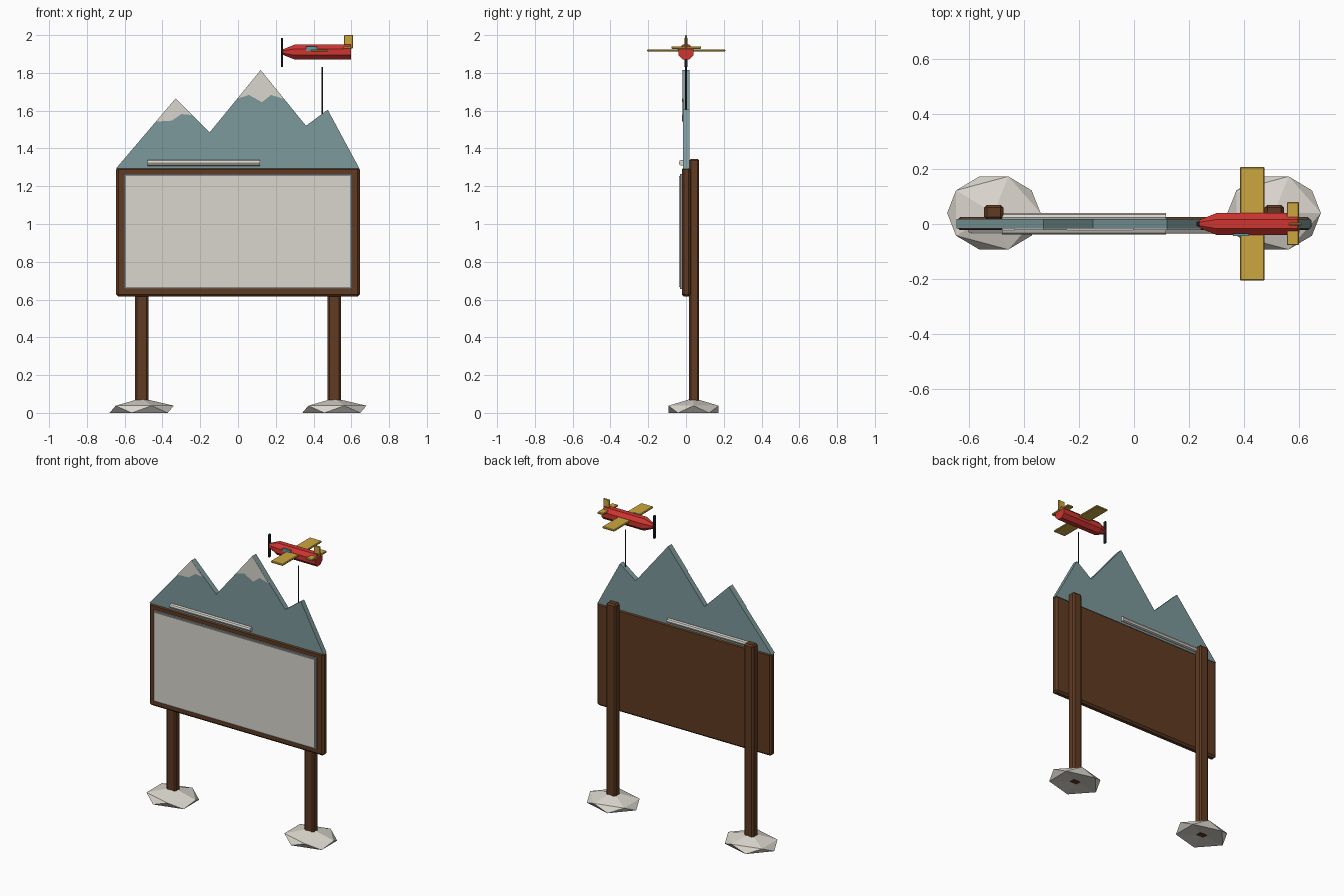
import bpy, bmesh, math
from mathutils import Vector, Matrix

cube = bpy.data.objects.get("Cube")
if cube:
    bpy.data.objects.remove(cube, do_unlink=True)


def material(name, rgb):
    m = bpy.data.materials.new(name)
    m.use_nodes = True
    m.diffuse_color = (*rgb, 1)
    m.node_tree.nodes["Principled BSDF"].inputs["Base Color"].default_value = (*rgb, 1)
    return m


WHITE = material("off_white", (0.70, 0.67, 0.61))
GREY = material("trim_grey", (0.25, 0.25, 0.26))
BROWN = material("brown_wood", (0.115, 0.043, 0.016))
TEAL = material("mountain_teal", (0.20, 0.32, 0.33))
RED = material("plane_red", (0.62, 0.035, 0.03))
YELLOW = material("wing_yellow", (0.60, 0.38, 0.05))
BLUE = material("window_blue", (0.12, 0.32, 0.38))
BLACK = material("dark_metal", (0.02, 0.022, 0.025))


def finish(name, bm, mat):
    bmesh.ops.recalc_face_normals(bm, faces=bm.faces)
    mesh = bpy.data.meshes.new(name)
    bm.to_mesh(mesh)
    bm.free()
    mesh.materials.append(mat)
    ob = bpy.data.objects.new(name, mesh)
    bpy.context.collection.objects.link(ob)
    return ob


def box(name, mat, x, y, z, bevel=0):
    """Box given by its (min, max) range on each axis."""
    bm = bmesh.new()
    bmesh.ops.create_cube(bm, size=1)
    for v in bm.verts:
        v.co = Vector([(r[0] + r[1]) / 2 + c * (r[1] - r[0]) for c, r in zip(v.co, (x, y, z))])
    ob = finish(name, bm, mat)
    if bevel:
        mod = ob.modifiers.new("bevel", "BEVEL")
        mod.width = bevel
        mod.segments = 1
    return ob


def slab(name, mat, outline, y0, y1):
    """Outline in x and z, extruded along y."""
    bm = bmesh.new()
    face = bm.faces.new([bm.verts.new((x, y0, z)) for x, z in outline])
    out = bmesh.ops.extrude_face_region(bm, geom=[face])
    moved = [g for g in out["geom"] if isinstance(g, bmesh.types.BMVert)]
    bmesh.ops.translate(bm, verts=moved, vec=(0, y1 - y0, 0))
    return finish(name, bm, mat)


def rod(name, mat, centre, radius, length, axis, sides):
    bm = bmesh.new()
    turn = Matrix.Rotation(math.pi / 2, 4, "Y") if axis == "X" else Matrix()
    bmesh.ops.create_cone(bm, cap_ends=True, segments=sides, radius1=radius, radius2=radius,
                          depth=length, matrix=Matrix.Translation(centre) @ turn)
    return finish(name, bm, mat)


def rock(name, cx):
    """Flattened twenty-sided stone."""
    bm = bmesh.new()

    def ring(start, z):
        return [bm.verts.new((cx + 0.17 * math.cos(a), 0.04 + 0.14 * math.sin(a), z))
                for a in (math.radians(start + 72 * i) for i in range(5))]
    low, high = ring(36, 0), ring(0, 0.038)
    top, bottom = bm.verts.new((cx, 0.04, 0.078)), bm.verts.new((cx, 0.04, 0.012))
    for i in range(5):
        j = (i + 1) % 5
        bm.faces.new((high[i], high[j], top))
        bm.faces.new((low[j], low[i], bottom))
        bm.faces.new((high[i], low[i], high[j]))
        bm.faces.new((low[i], low[j], high[j]))
    finish(name, bm, WHITE)


# Posts and their stones
for side, cx in (("right", -0.51), ("left", 0.51)):
    rock(side + "_stone", cx)
    box(side + "_post", BROWN, (cx - 0.035, cx + 0.035), (0.016, 0.07), (0.007, 1.345), 0.01)

# Board, grey trim and white panel
box("board", BROWN, (-0.645, 0.645), (-0.022, 0.025), (0.615, 1.3), 0.012)
box("panel_trim", GREY, (-0.603, 0.603), (-0.031, -0.015), (0.655, 1.265))
box("panel", WHITE, (-0.592, 0.592), (-0.036, -0.02), (0.666, 1.254))

# Mountain cut-out
slab("mountains", TEAL, [(-0.645, 1.295), (-0.33, 1.665), (-0.15, 1.485), (0.12, 1.815),
                         (0.36, 1.52), (0.475, 1.605), (0.642, 1.295)], -0.016, 0.019)
slab("small_snow_cap", WHITE, [(-0.33, 1.665), (-0.435, 1.542), (-0.35, 1.547),
                               (-0.3, 1.582), (-0.245, 1.577)], -0.021, -0.0155)
slab("large_snow_cap", WHITE, [(0.12, 1.815), (-0.003, 1.664), (0.058, 1.683), (0.127, 1.645),
                               (0.175, 1.683), (0.243, 1.662)], -0.021, -0.0155)

# Lamp tubes along the top edge
for side, y in (("front", -0.022), ("back", 0.024)):
    rod(side + "_lamp_tube", WHITE, (-0.182, y, 1.324), 0.016, 0.596, "X", 8)

# Plane support
rod("plane_rod", BLACK, (0.447, 0, 1.7), 0.004, 0.26, "Z", 8)

# Fuselage: octagonal rings from nose to tail
bm = bmesh.new()
rings = []
for x, r in ((0.238, 0.016), (0.3, 0.043), (0.597, 0.043)):
    rings.append([bm.verts.new((x, r * math.cos(a), 1.91 + r * math.sin(a)))
                  for a in (math.pi / 8 + math.pi / 4 * i for i in range(8))])
for a, b in zip(rings, rings[1:]):
    for i in range(8):
        j = (i + 1) % 8
        bm.faces.new((a[i], a[j], b[j], b[i]))
bm.faces.new(rings[0])
bm.faces.new(rings[-1])
finish("fuselage", bm, RED)

# Wing, tail, window and propeller
box("wing", YELLOW, (0.385, 0.475), (-0.206, 0.208), (1.912, 1.925), 0.004)
box("tailplane", YELLOW, (0.556, 0.6), (-0.077, 0.08), (1.927, 1.94), 0.003)
box("tail_fin", YELLOW, (0.562, 0.61), (-0.005, 0.005), (1.93, 2.0), 0.003)
box("cockpit_window", BLUE, (0.36, 0.418), (-0.044, -0.034), (1.915, 1.94))
box("propeller", BLACK, (0.227, 0.239), (-0.009, 0.009), (1.83, 1.985), 0.003)
